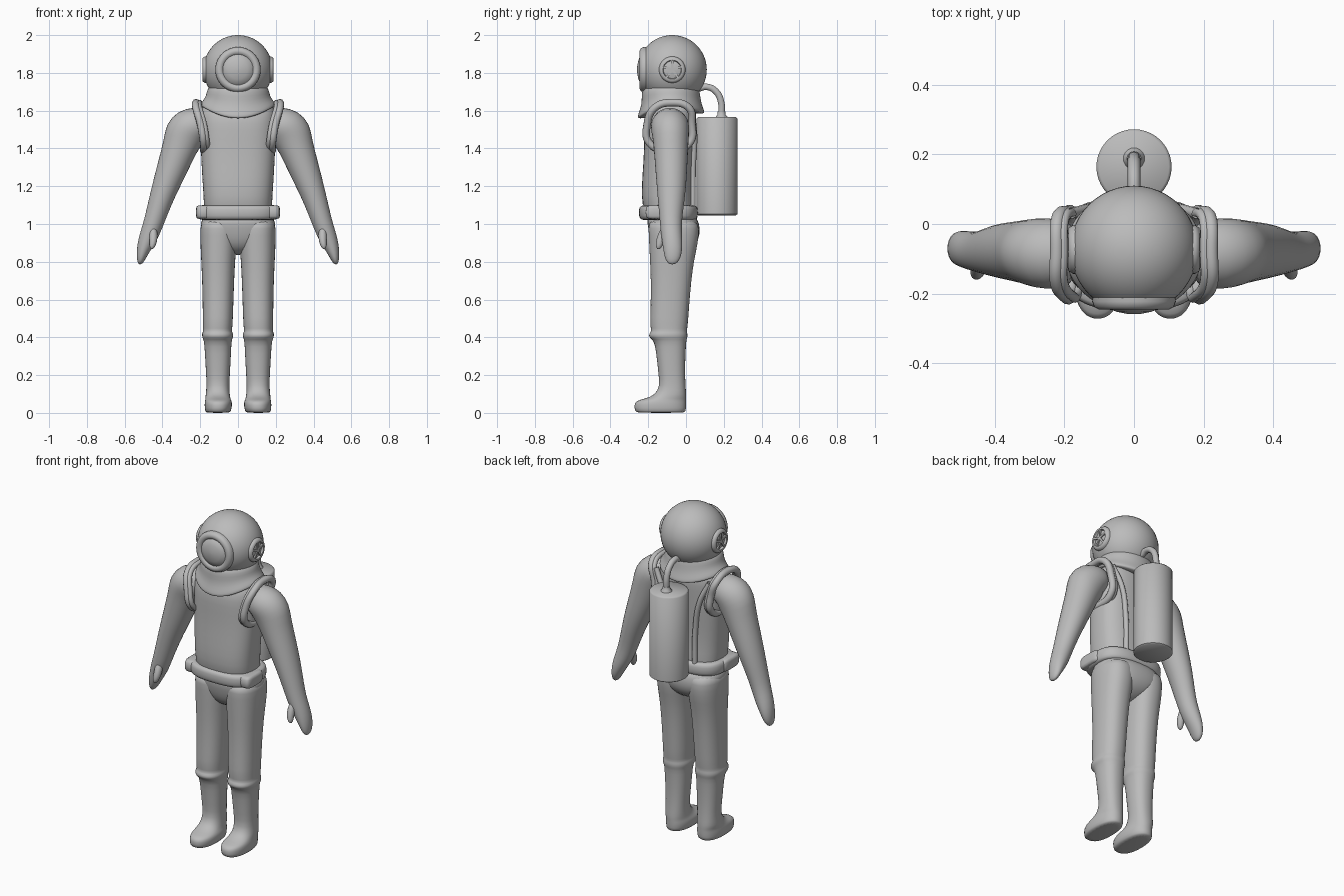
import bpy, bmesh, math
from mathutils import Vector

grey = bpy.data.materials.new("suit grey")
grey.diffuse_color = (0.5, 0.5, 0.5, 1)


def make(name, bm, mirror=False, subdiv=0, angle=180):
    bmesh.ops.recalc_face_normals(bm, faces=bm.faces)
    me = bpy.data.meshes.new(name)
    bm.to_mesh(me)
    bm.free()
    ob = bpy.data.objects.new(name, me)
    bpy.context.collection.objects.link(ob)
    me.materials.append(grey)
    bpy.ops.object.select_all(action='DESELECT')
    ob.select_set(True)
    bpy.context.view_layer.objects.active = ob
    bpy.ops.object.shade_smooth_by_angle(angle=math.radians(angle))
    if mirror:
        ob.modifiers.new("mirror", 'MIRROR').use_mirror_merge = False
    if subdiv:
        m = ob.modifiers.new("subdiv", 'SUBSURF')
        m.levels = m.render_levels = subdiv
    return ob


def skin(bm, rings, caps=True, closed=False):
    vs = [[bm.verts.new(p) for p in r] for r in rings]
    n = len(vs[0])
    pairs = list(zip(vs, vs[1:])) + ([(vs[-1], vs[0])] if closed else [])
    for a, b in pairs:
        for i in range(n):
            j = (i + 1) % n
            bm.faces.new((a[i], a[j], b[j], b[i]))
    if caps:
        bm.faces.new(vs[0])
        bm.faces.new(vs[-1])


def spow(v, e):
    return math.copysign(abs(v) ** e, v)


def stack(name, rows, power=2.0, droop=(0, 0), n=28, **kw):
    """Horizontal rounded sections: (z, x0, x1, y0, y1[, droop factor])."""
    bm = bmesh.new()
    rings = []
    for row in rows:
        z, x0, x1, y0, y1 = row[:5]
        k = row[5] if len(row) > 5 else 0
        ring = []
        for i in range(n):
            a = 2 * math.pi * i / n
            c, s = math.cos(a), math.sin(a)
            d = k * s * s * (droop[0] if s < 0 else droop[1])
            ring.append(((x0 + x1) / 2 + (x1 - x0) / 2 * spow(c, 2 / power),
                         (y0 + y1) / 2 + (y1 - y0) / 2 * spow(s, 2 / power), z - d))
        rings.append(ring)
    skin(bm, rings)
    return make(name, bm, **kw)


def limb(name, pts, n=16, **kw):
    """Sections square to a path: (x, y, z, half width, half depth in y)."""
    bm = bmesh.new()
    rings = []
    for i, (x, y, z, w, d) in enumerate(pts):
        p, q = pts[max(i - 1, 0)], pts[min(i + 1, len(pts) - 1)]
        t = Vector((q[0] - p[0], 0, q[2] - p[2])).normalized()
        u = Vector((-t.z, 0, t.x))
        rings.append([Vector((x, y, z)) + u * w * math.cos(a) + Vector((0, d * math.sin(a), 0))
                      for a in (2 * math.pi * k / n for k in range(n))])
    skin(bm, rings)
    return make(name, bm, **kw)


def lathe(name, prof, origin, axis, n=40, **kw):
    """Turned part: (radius, height along axis)."""
    bm = bmesh.new()
    q = Vector(axis).to_track_quat('Z', 'Y')
    skin(bm, [[Vector(origin) + q @ Vector((r * math.cos(a), r * math.sin(a), h))
               for a in (2 * math.pi * k / n for k in range(n))] for r, h in prof])
    return make(name, bm, **kw)


def tube(name, pts, radius, closed=False, mirror=False):
    cu = bpy.data.curves.new(name, 'CURVE')
    cu.dimensions = '3D'
    cu.bevel_depth, cu.bevel_resolution, cu.resolution_u = radius, 3, 8
    sp = cu.splines.new('BEZIER')
    sp.bezier_points.add(len(pts) - 1)
    for b, p in zip(sp.bezier_points, pts):
        b.co = p
        b.handle_left_type = b.handle_right_type = 'AUTO'
    sp.use_cyclic_u = closed
    ob = bpy.data.objects.new(name, cu)
    bpy.context.collection.objects.link(ob)
    cu.materials.append(grey)
    if mirror:
        ob.modifiers.new("mirror", 'MIRROR').use_mirror_merge = False


# Helmet dome, face window and side ports
HC = (0, -0.073, 1.817)
bm = bmesh.new()
bmesh.ops.create_uvsphere(bm, u_segments=48, v_segments=28, radius=0.183)
bmesh.ops.translate(bm, verts=bm.verts, vec=HC)
make("helmet", bm)
lathe("face_window", [(.118, .12), (.12, .15), (.114, .166), (.1, .173), (.086, .17), (.08, .163),
                      (.076, .168), (.05, .179), (.02, .185), (.002, .186)], HC, (0, -1, 0), angle=60)
lathe("side_port", [(.069, .14), (.07, .175), (.062, .188), (.05, .188), (.045, .172), (.002, .174)],
      HC, (1, 0, 0), mirror=True, angle=60)
bm = bmesh.new()
for k in range(5):
    a = math.pi / 2 + k * 2 * math.pi / 5
    d, e = Vector((0, math.cos(a), math.sin(a))), Vector((0, -math.sin(a), math.cos(a))) * .006
    c = Vector(HC)
    skin(bm, [[c + d * r + s * e + Vector((h, 0, 0)) for s, h in ((-1, .17), (1, .17), (1, .187), (-1, .187))]
              for r in (0, .055)])
make("port_guard", bm, mirror=True, angle=30)

# Collar, lower at front and back than over the shoulders
stack("collar", [(1.75, -.13, .13, -.2, .05), (1.715, -.163, .163, -.232, .07),
                 (1.69, -.167, .167, -.235, .075, .2), (1.665, -.176, .176, -.235, .08, .5),
                 (1.645, -.195, .195, -.25, .092, .85), (1.632, -.2, .2, -.257, .098, 1),
                 (1.622, -.196, .196, -.252, .094, 1), (1.625, -.16, .16, -.2, .05, 1)],
      droop=(.065, .04), n=40, subdiv=1)

# Torso and hips
stack("torso", [(1.0, -.18, .18, -.2, .045), (1.1, -.18, .18, -.235, .04), (1.2, -.187, .187, -.235, .035),
                (1.3, -.193, .193, -.228, .038), (1.4, -.198, .198, -.222, .045),
                (1.5, -.2, .2, -.222, .05), (1.57, -.2, .2, -.218, .055), (1.62, -.195, .195, -.19, .05),
                (1.645, -.15, .15, -.16, .03)], power=2.6, subdiv=1)
stack("hips", [(.835, -.02, .02, -.1, -.04), (.86, -.08, .08, -.15, .02), (.9, -.15, .15, -.18, .06),
               (.95, -.195, .195, -.195, .075), (1.0, -.2, .2, -.205, .072), (1.06, -.19, .19, -.21, .05)],
      power=2.5, subdiv=1)

# Belt with front plate and side pouches
stack("belt", [(1.02, -.18, .18, -.21, .03), (1.022, -.203, .203, -.24, .055), (1.04, -.212, .212, -.25, .064),
               (1.08, -.212, .212, -.25, .064), (1.098, -.204, .204, -.243, .056), (1.1, -.18, .18, -.21, .03)],
      power=2.8, n=36, subdiv=1)
stack("belt_pouch", [(1.026, .15, .215, -.2, -.07), (1.034, .145, .223, -.215, -.06),
                     (1.09, .145, .223, -.215, -.06), (1.1, .15, .215, -.2, -.07)],
      power=4, mirror=True, subdiv=1)

# Trouser legs, knee cuffs and boots
stack("leg", [(0, .05, .165, -.255, -.01), (.006, .036, .175, -.272, 0), (.045, .03, .178, -.275, .002),
              (.064, .034, .175, -.266, .002), (.076, .04, .172, -.215, .002), (.095, .043, .172, -.165, .002),
              (.14, .046, .166, -.138, -.002), (.22, .042, .17, -.148, -.005), (.32, .036, .176, -.158, -.002),
              (.385, .034, .18, -.17, .002), (.397, .026, .19, -.196, .008), (.42, .025, .192, -.198, .009),
              (.432, .033, .184, -.182, .004), (.46, .028, .187, -.192, .01), (.55, .025, .187, -.188, .016),
              (.7, .02, .19, -.186, .028), (.82, .014, .196, -.192, .045), (.9, .005, .2, -.196, .065),
              (.98, .005, .2, -.2, .07), (1.03, .01, .195, -.2, .06)],
      power=2.3, n=24, mirror=True, subdiv=1)

# Arms with mitten hands and thumbs
limb("arm", [(.16, -.085, 1.535, .08, .08), (.21, -.085, 1.53, .093, .1), (.255, -.085, 1.515, .11, .105),
             (.283, -.082, 1.475, .114, .1), (.303, -.08, 1.42, .095, .094), (.35, -.078, 1.29, .083, .086),
             (.395, -.077, 1.17, .068, .077), (.43, -.08, 1.06, .058, .064), (.452, -.08, .99, .053, .058),
             (.475, -.075, .93, .05, .056), (.5, -.07, .87, .038, .052), (.512, -.07, .825, .026, .044),
             (.518, -.072, .797, .016, .03), (.52, -.073, .786, .005, .01)], mirror=True, subdiv=1)
limb("thumb", [(.45, -.1, 1.0, .015, .02), (.448, -.122, .95, .024, .027), (.448, -.136, .91, .022, .024),
               (.455, -.144, .88, .016, .018), (.458, -.146, .866, .005, .006)], n=12, mirror=True, subdiv=1)

# Harness: loops around the shoulders and straps down the back
for off, r in ((0, .02), (.018, .015)):
    tube("shoulder_loop", [(.222 - off, -.085, 1.642), (.222 - off, -.165, 1.615), (.198 - off, -.205, 1.53),
                           (.182 - off, -.195, 1.43), (.182 - off, -.085, 1.39), (.18 - off, .02, 1.43),
                           (.192 - off, .032, 1.53), (.218 - off, .015, 1.615)], r, True, True)
tube("back_strap", [(.18, .03, 1.6), (.125, .045, 1.48), (.09, .038, 1.3), (.085, .036, 1.08)], .015, mirror=True)

# Air tank, fitting and hose
lathe("air_tank", [(.1, 0), (.108, .006), (.108, .512), (.1, .52)], (0, .164, 1.046), (0, 0, 1), angle=50)
lathe("tank_fitting", [(.032, 0), (.03, .01), (.022, .018), (.02, .035)], (0, .188, 1.56), (0, 0, 1), n=20, angle=50)
tube("hose", [(0, .06, 1.715), (0, .11, 1.726), (0, .16, 1.7), (0, .186, 1.645), (0, .188, 1.57)], .018)
